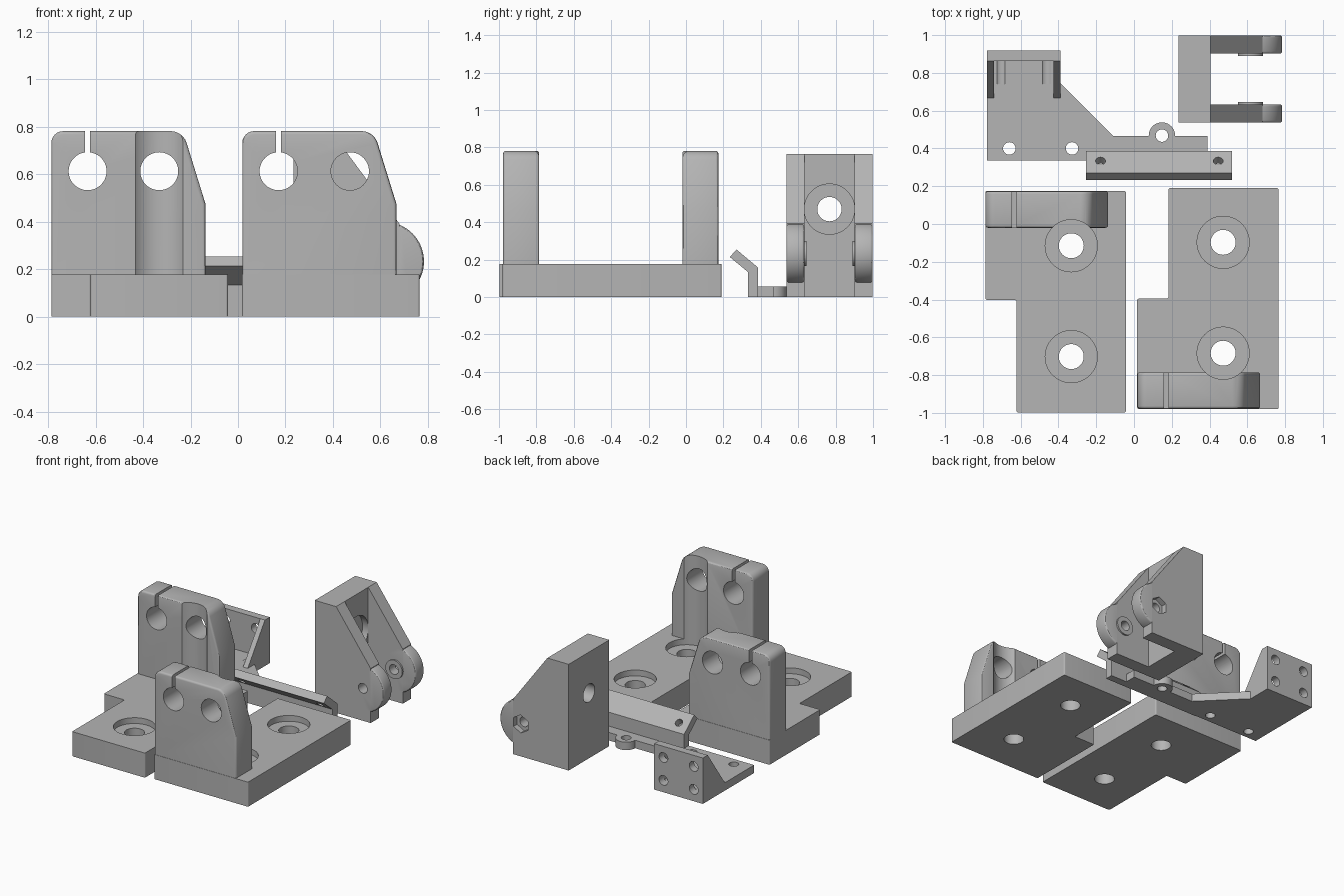
import bpy, bmesh, math
from mathutils import Vector, Matrix

if "Cube" in bpy.data.objects:
    bpy.data.objects.remove(bpy.data.objects["Cube"], do_unlink=True)

grey = bpy.data.materials.new("plain_grey")
grey.use_nodes = True
GREY = (0.46, 0.46, 0.46, 1)
grey.diffuse_color = GREY
grey.node_tree.nodes["Principled BSDF"].inputs["Base Color"].default_value = GREY


def add_object(name, bm):
    bmesh.ops.recalc_face_normals(bm, faces=bm.faces)
    mesh = bpy.data.meshes.new(name)
    bm.to_mesh(mesh)
    bm.free()
    mesh.materials.append(grey)
    ob = bpy.data.objects.new(name, mesh)
    bpy.context.collection.objects.link(ob)
    return ob


def prism(name, points, axis, lo, hi, round_radius=0, round_if=None):
    """Extrude a 2D outline along an axis; optionally round chosen long edges."""
    place = {"x": lambda a, b, t: (t, a, b),
             "y": lambda a, b, t: (a, t, b),
             "z": lambda a, b, t: (a, b, t)}[axis]
    bm = bmesh.new()
    face = bm.faces.new([bm.verts.new(place(a, b, lo)) for a, b in points])
    made = bmesh.ops.extrude_face_region(bm, geom=[face])["geom"]
    shift = Vector(place(0, 0, hi - lo))
    bmesh.ops.translate(bm, vec=shift, verts=[g for g in made if isinstance(g, bmesh.types.BMVert)])
    if round_radius:
        edges = [e for e in bm.edges
                 if abs((e.verts[0].co - e.verts[1].co).dot(shift.normalized())) > 1e-4
                 and (round_if is None or round_if(e.verts[0].co))]
        bmesh.ops.bevel(bm, geom=edges, offset=round_radius, segments=6,
                        profile=0.5, affect="EDGES")
    return add_object(name, bm)


def box(name, x, y, z):
    return prism(name, [(x[0], y[0]), (x[1], y[0]), (x[1], y[1]), (x[0], y[1])], "z", *z)


def rod(name, centre, direction, radius, length, sides=48):
    """Cylinder centred on a point and lying along a direction."""
    bm = bmesh.new()
    turn = Vector(direction).to_track_quat("Z", "Y").to_matrix().to_4x4()
    bmesh.ops.create_cone(bm, cap_ends=True, segments=sides, radius1=radius, radius2=radius,
                          depth=length, matrix=Matrix.Translation(centre) @ turn)
    return add_object(name, bm)


def apply_modifier(ob, mod):
    bpy.context.view_layer.objects.active = ob
    bpy.ops.object.modifier_apply(modifier=mod.name)


def combine(ob, others, operation):
    for other in others:
        mod = ob.modifiers.new("combine", "BOOLEAN")
        mod.operation, mod.solver, mod.object = operation, "EXACT", other
        apply_modifier(ob, mod)
        bpy.data.objects.remove(other, do_unlink=True)


def soften(ob, width):
    mod = ob.modifiers.new("soft_edges", "BEVEL")
    mod.width, mod.segments, mod.limit_method = width, 3, "ANGLE"
    mod.angle_limit = math.radians(35)
    apply_modifier(ob, mod)


def finish(ob):
    bpy.ops.object.select_all(action="DESELECT")
    ob.select_set(True)
    bpy.context.view_layer.objects.active = ob
    bpy.ops.object.shade_smooth_by_angle(angle=math.radians(30))


X, Y, Z = (1, 0, 0), (0, 1, 0), (0, 0, 1)
PLATE = 0.177


# Rod holders: stepped base plate, slit upright and counterbored screw holes
def rod_holder(name, outline, left, y0, y1, bore_x, bore_ys):
    plate = prism(name, outline, "z", 0, PLATE, 0.01)
    profile = [(left, 0.04), (left + 0.65, 0.04), (left + 0.65, 0.475),
               (left + 0.555, 0.782), (left, 0.782)]
    upright = prism("upright", profile, "y", y0, y1, 0.05, lambda co: co.z > 0.7)
    soften(upright, 0.014)
    combine(plate, [upright], "UNION")
    mid, rod_x = (y0 + y1) / 2, left + 0.153
    cutters = [rod("rod_hole", (x, mid, 0.613), Y, 0.08, 0.5) for x in (rod_x, bore_x)]
    cutters.append(box("slit", (rod_x - 0.011, rod_x + 0.011), (y0 - 0.1, y1 + 0.1), (0.613, 1)))
    for y in bore_ys:
        cutters.append(rod("head_bore", (bore_x, y, 0.635), Z, 0.138, 1, 64))
        cutters.append(rod("screw_hole", (bore_x, y, 0), Z, 0.066, 1))
    combine(plate, cutters, "DIFFERENCE")
    finish(plate)


rod_holder("right_rod_holder",
           [(-0.787, 0.175), (-0.042, 0.175), (-0.042, -0.998), (-0.622, -0.998),
            (-0.622, -0.402), (-0.787, -0.402)],
           -0.787, -0.02, 0.173, -0.332, (-0.115, -0.702))
rod_holder("left_rod_holder",
           [(0.182, 0.19), (0.766, 0.19), (0.766, -0.98), (0.017, -0.98),
            (0.017, -0.395), (0.182, -0.395)],
           0.018, -0.978, -0.785, 0.472, (-0.097, -0.684))

# Forked hinge: back block, two sloping cheeks with round ends and inner bosses
PIVOT_X, PIVOT_Z = 0.617, 0.233
fork = box("hinge_fork", (0.235, 0.405), (0.537, 0.998), (0, 0.764))
cheek = [(0.3, 0), (0.68, 0), (0.68, 0.392), (0.405, 0.764), (0.3, 0.764)]
for y0, y1, inward in ((0.537, 0.633, 1), (0.902, 0.998, -1)):
    arm = prism("cheek", cheek, "y", y0, y1)
    mid = (y0 + y1) / 2
    end = rod("round_end", (PIVOT_X, mid, PIVOT_Z), Y, 0.167, y1 - y0, 64)
    soften(end, 0.012)
    boss = rod("boss", (PIVOT_X, mid + inward * 0.03, PIVOT_Z), Y, 0.067, 0.06)
    combine(arm, [end, boss], "UNION")
    combine(fork, [arm], "UNION")
combine(fork, [
    rod("pivot_hole", (PIVOT_X, 0.767, PIVOT_Z), Y, 0.035, 1, 32),
    rod("nut_pocket", (PIVOT_X, 0.998, PIVOT_Z), Y, 0.065, 0.08, 6),
    rod("block_hole", (0.3, 0.767, 0.47), X, 0.065, 0.6),
    rod("block_bore", (0.62, 0.767, 0.47), X, 0.1345, 0.52, 64),
], "DIFFERENCE")
finish(fork)

# Bracket: foot plate, ring tab, back wall, gussets and bent strip
bracket = prism("sensor_bracket",
                [(-0.777, 0.335), (0.39, 0.335), (0.39, 0.467), (-0.112, 0.467),
                 (-0.39, 0.745), (-0.39, 0.918), (-0.777, 0.918)], "z", 0, 0.057)
parts = [rod("ring_tab", (0.148, 0.468, 0.0285), Z, 0.07, 0.057),
         box("back_wall", (-0.777, -0.39), (0.863, 0.918), (0, 0.33))]
for x in (-0.777, -0.427):
    parts.append(prism("gusset", [(0.668, 0.03), (0.89, 0.03), (0.89, 0.33), (0.863, 0.33),
                                  (0.668, 0.057)], "x", x, x + 0.037))
parts.append(prism("bent_strip", [(0.331, 0), (0.386, 0), (0.386, 0.157), (0.27, 0.254),
                                  (0.234, 0.214), (0.331, 0.134)], "x", -0.255, 0.52))
combine(bracket, parts, "UNION")
holes = [rod("foot_hole", (x, y, 0), Z, 0.033, 0.3, 32)
         for x, y in ((-0.66, 0.4), (-0.328, 0.4), (0.148, 0.468))]
holes += [rod("wall_hole", (x, 0.89, z), Y, 0.035, 0.3, 32)
          for x in (-0.463, -0.704) for z in (0.085, 0.25)]
holes += [rod("strip_hole", (x, 0.333, 0.2), (0, 0.64, 0.77), 0.026, 0.16, 32)
          for x in (-0.177, 0.446)]
combine(bracket, holes, "DIFFERENCE")
finish(bracket)
